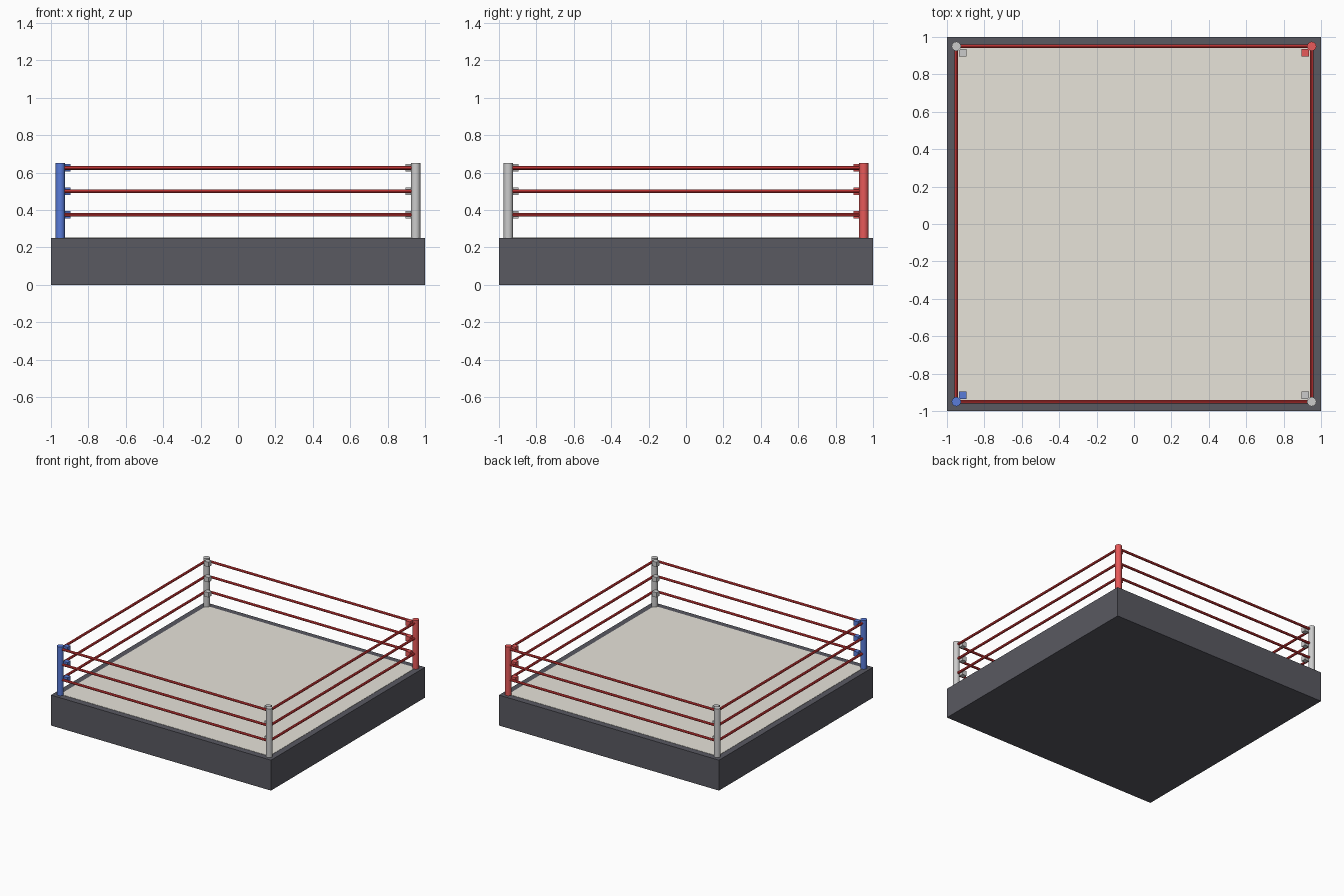
import bpy
from mathutils import Vector

if "Cube" in bpy.data.objects:
    bpy.data.objects.remove(bpy.data.objects["Cube"])

BASE_TOP, POST, PAD = 0.25, 0.95, 0.915
LEVELS = {"lower": 0.375, "middle": 0.5, "upper": 0.625}


def material(name, color):
    m = bpy.data.materials.new(name)
    m.diffuse_color = (*color, 1)
    m.use_nodes = True
    m.node_tree.nodes["Principled BSDF"].inputs["Base Color"].default_value = m.diffuse_color
    return m


dark = material("dark_skirt", (0.1, 0.1, 0.12))
cream = material("canvas_cream", (0.8, 0.77, 0.7))
red = material("corner_red", (0.8, 0.1, 0.1))
blue = material("corner_blue", (0.1, 0.2, 0.7))
rope_red = material("rope_red", (0.8, 0.05, 0.05))


def finish(name, mat):
    ob = bpy.context.object
    ob.name = name
    if mat:
        ob.data.materials.append(mat)
    return ob


def box(name, center, size, mat=None):
    bpy.ops.mesh.primitive_cube_add(size=1, location=center)
    ob = finish(name, mat)
    ob.scale = size
    bpy.ops.object.transform_apply(location=False, rotation=False, scale=True)


def rod(name, a, b, radius, sides, mat=None):
    a, b = Vector(a), Vector(b)
    bpy.ops.mesh.primitive_cylinder_add(vertices=sides, radius=radius,
                                        depth=(b - a).length, location=(a + b) / 2)
    ob = finish(name, mat)
    ob.rotation_euler = (b - a).to_track_quat('Z', 'Y').to_euler()
    bpy.ops.object.shade_smooth_by_angle()


# Platform and the canvas lying on it
box("platform", (0, 0, BASE_TOP / 2), (2, 2, BASE_TOP), dark)
box("canvas", (0, 0, BASE_TOP - 0.004), (1.9, 1.9, 0.012), cream)

# Corner posts with a turnbuckle pad at each rope level, and ropes to the next post
corners = [("front_left", -1, -1, blue), ("front_right", 1, -1, None),
           ("back_right", 1, 1, red), ("back_left", -1, 1, None)]
sides = ["front", "right", "back", "left"]
for i, (label, x, y, mat) in enumerate(corners):
    rod(f"{label}_post", (x * POST, y * POST, BASE_TOP),
        (x * POST, y * POST, 0.65), 0.025, 16, mat)
    _, nx, ny, _ = corners[(i + 1) % 4]
    for level, z in LEVELS.items():
        box(f"{label}_{level}_pad", (x * PAD, y * PAD, z), (0.04,) * 3, mat)
        rod(f"{sides[i]}_{level}_rope", (x * POST, y * POST, z),
            (nx * POST, ny * POST, z), 0.01, 8, rope_red)
